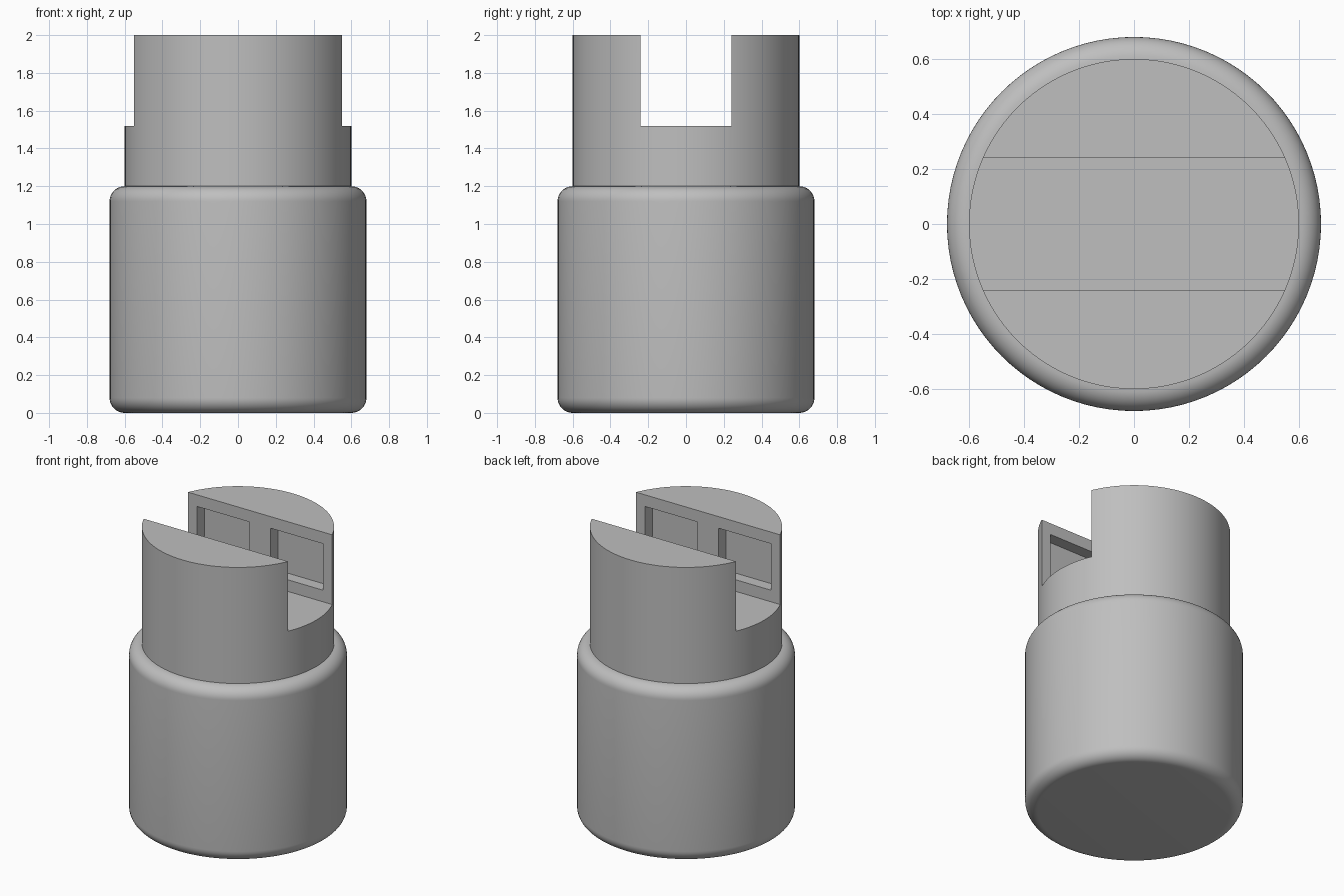
import bpy
import bmesh
import math
from mathutils import Vector

cube = bpy.data.objects.get("Cube")
if cube:
    bpy.data.objects.remove(cube, do_unlink=True)

BODY_R, NECK_R, FILLET = 0.68, 0.6, 0.08
SHOULDER_Z, TOP_Z, SLOT_Z = 1.2, 2.0, 1.52
SLOT_HALF, POCKET_DEPTH = 0.24, 0.08
SEGMENTS, ARC_STEPS = 96, 10

# Plain grey material
grey = bpy.data.materials.new("plain_grey")
grey.use_nodes = True
colour = (0.52, 0.52, 0.52, 1)
grey.diffuse_color = colour
grey.node_tree.nodes["Principled BSDF"].inputs["Base Color"].default_value = colour


def link_mesh(name, bm):
    bmesh.ops.recalc_face_normals(bm, faces=bm.faces)
    mesh = bpy.data.meshes.new(name)
    bm.to_mesh(mesh)
    bm.free()
    mesh.materials.append(grey)
    obj = bpy.data.objects.new(name, mesh)
    bpy.context.collection.objects.link(obj)
    return obj


def arc(center_z, start):
    """Quarter-round of the body edge, as (radius, height) points."""
    for i in range(ARC_STEPS + 1):
        a = start + math.pi / 2 * i / ARC_STEPS
        yield NECK_R + FILLET * math.cos(a), center_z + FILLET * math.sin(a)


def lathe(name, profile):
    """Turn a profile around z and cap both ends."""
    bm = bmesh.new()
    rings = []
    for r, z in profile:
        angles = [math.tau * i / SEGMENTS for i in range(SEGMENTS)]
        rings.append([bm.verts.new((r * math.cos(a), r * math.sin(a), z)) for a in angles])
    for low, high in zip(rings, rings[1:]):
        for i in range(SEGMENTS):
            j = (i + 1) % SEGMENTS
            bm.faces.new((low[i], low[j], high[j], high[i]))
    bm.faces.new(rings[0][::-1])
    bm.faces.new(rings[-1])
    return link_mesh(name, bm)


def cut_box(target, low, high):
    """Subtract an axis-aligned box, then discard the cutter."""
    low, high = Vector(low), Vector(high)
    bm = bmesh.new()
    bmesh.ops.create_cube(bm, size=1)
    bmesh.ops.scale(bm, vec=high - low, verts=bm.verts)
    bmesh.ops.translate(bm, vec=(low + high) / 2, verts=bm.verts)
    cutter = link_mesh("cutter", bm)
    cutter.hide_render = True
    mod = target.modifiers.new("cut", 'BOOLEAN')
    mod.operation, mod.solver, mod.object = 'DIFFERENCE', 'EXACT', cutter
    bpy.context.view_layer.objects.active = target
    bpy.ops.object.modifier_apply(modifier=mod.name)
    bpy.data.objects.remove(cutter, do_unlink=True)


# Rounded cylinder body with a narrower neck
profile = [*arc(FILLET, -math.pi / 2), *arc(SHOULDER_Z - FILLET, 0), (NECK_R, TOP_Z)]
body = lathe("slotted_body", profile)

# Slot across the neck
cut_box(body, (-1, -SLOT_HALF, SLOT_Z), (1, SLOT_HALF, TOP_Z + 0.5))

# Two rectangular pockets in each slot wall
reach = SLOT_HALF + POCKET_DEPTH
for x0, x1 in ((-0.48, -0.08), (0.08, 0.48)):
    cut_box(body, (x0, -reach, 1.6), (x1, reach, 1.92))

# Smooth round surfaces, crisp cut edges
bpy.ops.object.select_all(action='DESELECT')
body.select_set(True)
bpy.context.view_layer.objects.active = body
bpy.ops.object.shade_smooth_by_angle(angle=math.radians(30))
